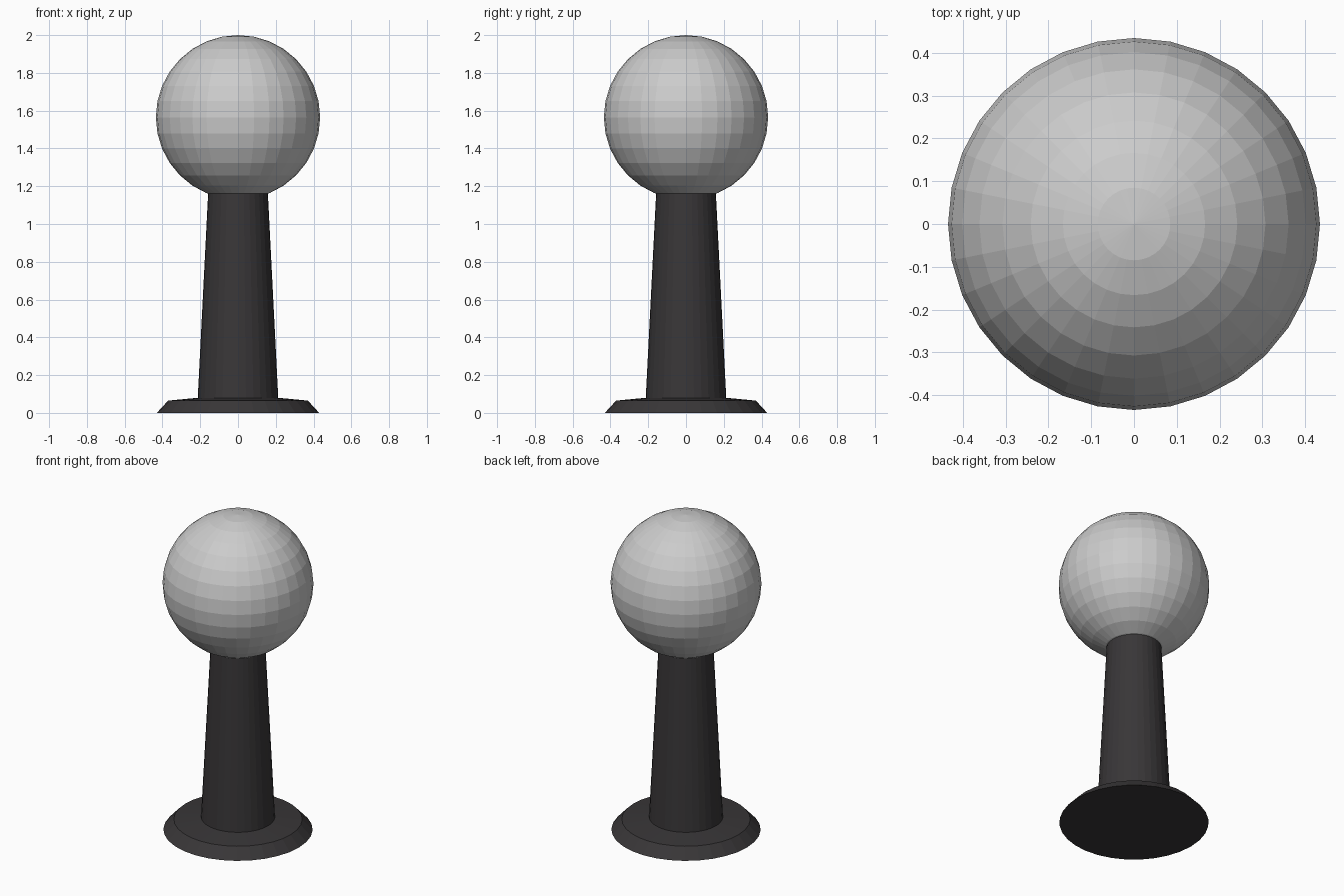
import bpy, bmesh, math

if "Cube" in bpy.data.objects:
    bpy.data.objects.remove(bpy.data.objects["Cube"])

SIDES = 32


def lathe(name, profile):
    """Revolve (radius, z) points around z and cap both ends."""
    bm = bmesh.new()
    rings = []
    for r, z in profile:
        rings.append([bm.verts.new((r * math.cos(a), r * math.sin(a), z))
                      for a in (2 * math.pi * i / SIDES for i in range(SIDES))])
    for low, high in zip(rings, rings[1:]):
        for i in range(SIDES):
            j = (i + 1) % SIDES
            bm.faces.new((low[i], low[j], high[j], high[i]))
    bm.faces.new(rings[0][::-1])
    bm.faces.new(rings[-1])
    mesh = bpy.data.meshes.new(name)
    bm.to_mesh(mesh)
    bm.free()
    obj = bpy.data.objects.new(name, mesh)
    bpy.context.collection.objects.link(obj)
    return obj


dark = bpy.data.materials.new("dark_metal")
dark.diffuse_color = (0.04, 0.037, 0.039, 1)
dark.use_nodes = True
dark.node_tree.nodes["Principled BSDF"].inputs["Base Color"].default_value = dark.diffuse_color

# Bevelled foot and tapered column, one continuous profile
post = lathe("post", [(0.43, 0), (0.37, 0.065), (0.213, 0.08),
                      (0.158, 1.165)])
post.data.materials.append(dark)

# Faceted globe resting on the column
bpy.ops.mesh.primitive_uv_sphere_add(segments=SIDES, ring_count=16,
                                     radius=0.435, location=(0, 0, 1.565))
bpy.context.object.name = "globe"
